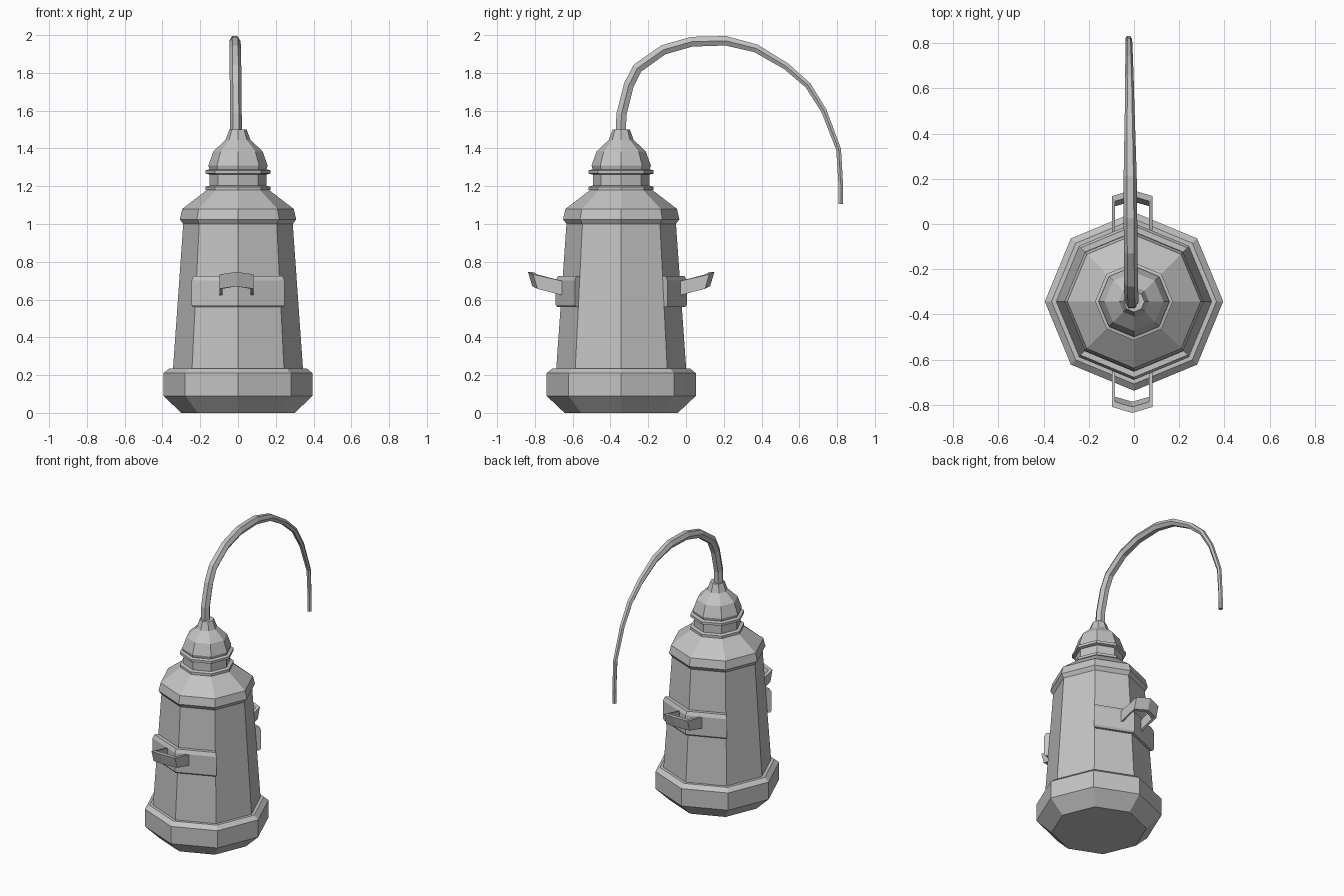
import bpy
import bmesh
from math import cos, sin, pi, radians
from mathutils import Vector

default = bpy.data.objects.get("Cube")
if default:
    bpy.data.objects.remove(default, do_unlink=True)

CENTRE_Y = -0.343

grey = bpy.data.materials.new("plain grey")
grey.use_nodes = True
GREY = (0.55, 0.55, 0.55, 1)
grey.diffuse_color = GREY
bsdf = next(n for n in grey.node_tree.nodes if n.type == 'BSDF_PRINCIPLED')
bsdf.inputs["Base Color"].default_value = GREY


def loft(name, rings):
    """Skin a list of closed rings and cap both ends."""
    bm = bmesh.new()
    loops = [[bm.verts.new(p) for p in ring] for ring in rings]
    n = len(loops[0])
    for a, b in zip(loops, loops[1:]):
        for i in range(n):
            j = (i + 1) % n
            bm.faces.new((a[i], a[j], b[j], b[i]))
    bm.faces.new(loops[0])
    bm.faces.new(loops[-1])
    bmesh.ops.recalc_face_normals(bm, faces=bm.faces)
    mesh = bpy.data.meshes.new(name)
    bm.to_mesh(mesh)
    bm.free()
    mesh.materials.append(grey)
    obj = bpy.data.objects.new(name, mesh)
    bpy.context.collection.objects.link(obj)
    return obj


def polar(r, angle, z):
    return Vector((r * cos(angle), CENTRE_Y + r * sin(angle), z))


def turned(name, profile, sides=8):
    """Eight-sided turned part from (radius, height) pairs."""
    return loft(name, [[polar(r, 2 * pi * i / sides, z) for i in range(sides)]
                       for r, z in profile])


# Bottle, stacked from the foot upwards
turned("base", [(.30, 0), (.395, .09), (.395, .21), (.365, .235), (.33, .235)])
turned("body", [(.345, .22), (.29, 1.0), (.308, 1.025), (.295, 1.08), (.165, 1.18)])
turned("neck", [(.15, 1.16), (.15, 1.28)])
for label, z in (("lower", 1.175), ("upper", 1.262)):
    turned(label + "_neck_ring",
           [(.15, z), (.172, z + .005), (.172, z + .022), (.15, z + .028)])
turned("cap", [(.145, 1.27), (.157, 1.31), (.13, 1.385), (.066, 1.445), (.046, 1.5)])

# Bent hose: (y, z, radius) along the arc, drifting slightly to the right
hose_path = [(-.345, 1.47, .031), (-.342, 1.58, .031), (-.303, 1.735, .031),
             (-.257, 1.825, .031), (-.12, 1.922, .03), (.03, 1.965, .03),
             (.21, 1.97, .029), (.37, 1.93, .025), (.53, 1.835, .021),
             (.645, 1.735, .019), (.73, 1.6, .017), (.808, 1.395, .015),
             (.82, 1.2, .014), (.82, 1.105, .014)]
points = [Vector((-.01 - .015 * k / (len(hose_path) - 1), y, z))
          for k, (y, z, r) in enumerate(hose_path)]
side = Vector((1, 0, 0))
rings = []
for k, p in enumerate(points):
    tangent = points[min(k + 1, len(points) - 1)] - points[max(k - 1, 0)]
    up = tangent.cross(side).normalized()
    r = hose_path[k][2]
    rings.append([p + r * (side * cos(pi * i / 3) + up * sin(pi * i / 3))
                  for i in range(6)])
loft("hose", rings)

# Clasp plate and strap loop, front and back
plate = [(.305, .56), (.338, .56), (.347, .572), (.347, .7), (.335, .725), (.305, .725)]
# Strap stations: outer x, outer y, inner x, inner y (from axis), centre height
strap = [(.09, .29, .075, .29, .655), (.09, .455, .075, .433, .695),
         (0, .482, 0, .455, .708)]
strap += [(-a, b, -c, d, z) for a, b, c, d, z in reversed(strap[:2])]
for label, s in (("front", -1), ("back", 1)):
    loft(label + "_clasp_plate",
         [[polar(r, s * radians(a), z) for r, z in plate] for a in (45, 90, 135)])
    rings = []
    for ox, oy, ix, iy, z in strap:
        ring = []
        for x, y, h in ((ox, oy, -.038), (ox, oy, .038), (ix, iy, .038), (ix, iy, -.038)):
            lean = .3 * h if oy > .3 else 0
            ring.append((x - .008, CENTRE_Y + s * (y + lean), z + h))
        rings.append(ring)
    loft(label + "_strap_loop", rings)
